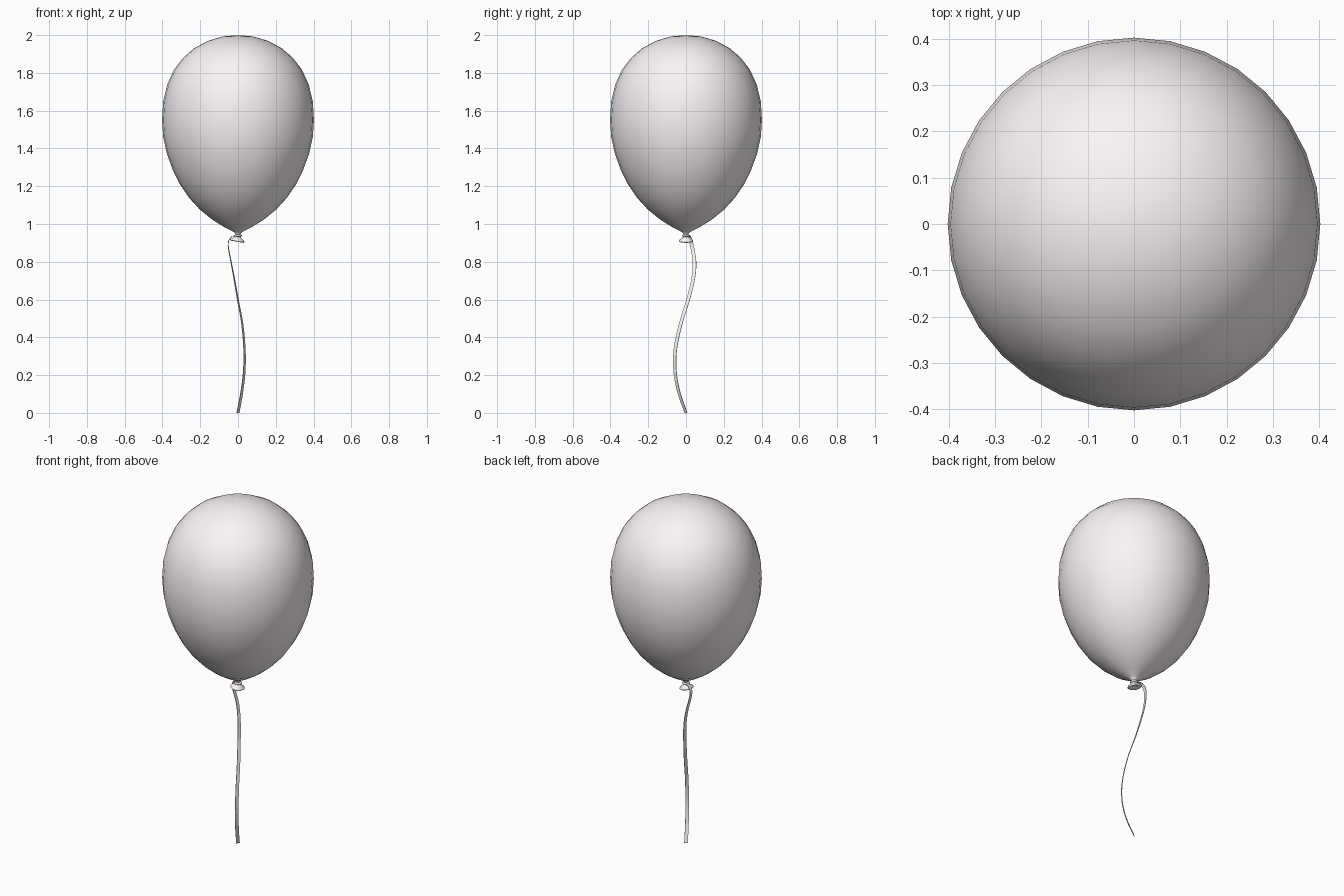
import bpy, bmesh, math
from mathutils import Vector

if "Cube" in bpy.data.objects:
    bpy.data.objects.remove(bpy.data.objects["Cube"])

# Pale pink rubber
pink = bpy.data.materials.new("pale_pink")
pink.diffuse_color = (0.96, 0.91, 0.925, 1)
pink.use_nodes = True
pink.node_tree.nodes["Principled BSDF"].inputs["Base Color"].default_value = pink.diffuse_color


def finish(name, bm):
    bmesh.ops.recalc_face_normals(bm, faces=bm.faces)
    mesh = bpy.data.meshes.new(name)
    bm.to_mesh(mesh)
    bm.free()
    mesh.materials.append(pink)
    for p in mesh.polygons:
        p.use_smooth = True
    ob = bpy.data.objects.new(name, mesh)
    bpy.context.collection.objects.link(ob)
    return ob


def lathe(name, profile, sides):
    bm = bmesh.new()
    vs = [bm.verts.new((r, 0, z)) for r, z in profile]
    es = [bm.edges.new(p) for p in zip(vs, vs[1:])]
    bmesh.ops.spin(bm, geom=vs + es, cent=(0, 0, 0), axis=(0, 0, 1),
                   angle=math.tau, steps=sides, use_duplicate=False)
    bmesh.ops.remove_doubles(bm, verts=bm.verts, dist=0.0005)
    return finish(name, bm)


def spline(pts, steps):
    # Catmull-Rom through the points (any dimension)
    pts = [Vector(p) for p in pts]
    pts = [2 * pts[0] - pts[1]] + pts + [2 * pts[-1] - pts[-2]]
    out = []
    for a, b, c, d in zip(pts, pts[1:], pts[2:], pts[3:]):
        for i in range(steps):
            t = i / steps
            out.append(0.5 * (2 * b + (c - a) * t + (2 * a - 5 * b + 4 * c - d) * t * t
                              + (3 * b - a - 3 * c + d) * t ** 3))
    return out + [pts[-2]]


# Inflated body, narrowing to the neck
lathe("balloon_body", [
    (0, 2.0), (0.08, 1.993), (0.155, 1.971), (0.23, 1.932), (0.29, 1.88),
    (0.337, 1.82), (0.374, 1.74), (0.396, 1.65), (0.402, 1.55), (0.396, 1.46),
    (0.376, 1.37), (0.345, 1.285), (0.306, 1.208), (0.258, 1.137),
    (0.2, 1.075), (0.135, 1.022), (0.07, 0.982), (0.03, 0.962),
    (0.014, 0.95), (0.011, 0.94)], 32)

# Flared rubber lip under the neck, slightly tilted
lip = lathe("balloon_lip", [
    (0.010, 0.032), (0.013, 0.02), (0.022, 0.01), (0.036, 0.001),
    (0.038, -0.005), (0.033, -0.009), (0.018, -0.003), (0, 0.004)], 16)
lip.location = (-0.003, 0, 0.915)
lip.rotation_euler = (0, math.radians(10), 0)

# String tied round the neck
bpy.ops.mesh.primitive_torus_add(major_radius=0.015, minor_radius=0.006,
                                 major_segments=16, minor_segments=8,
                                 location=(0, 0, 0.938))
bpy.context.object.name = "neck_tie"
bpy.context.object.data.materials.append(pink)
bpy.ops.object.shade_smooth()

# Flat ribbon that hangs in an S and twists towards the bottom
path = spline([
    (-0.01, 0.01, 0.938), (-0.038, 0.018, 0.93), (-0.052, 0.03, 0.89),
    (-0.037, 0.045, 0.80), (-0.02, 0.038, 0.71), (0.0, 0.01, 0.595),
    (0.022, -0.027, 0.475), (0.034, -0.056, 0.34), (0.033, -0.058, 0.22),
    (0.02, -0.038, 0.11), (0.0, 0.0, 0.0)], 4)
bm = bmesh.new()
rings = []
for i, p in enumerate(path):
    tangent = (path[min(i + 1, len(path) - 1)] - path[max(i - 1, 0)]).normalized()
    ang = math.radians(95 - 50 * i / (len(path) - 1))
    side = Vector((math.cos(ang), math.sin(ang), 0))
    side = (side - tangent * side.dot(tangent)).normalized()
    up = tangent.cross(side)
    rings.append([bm.verts.new(p + side * a * 0.0095 + up * b * 0.0015)
                  for a, b in ((-1, -1), (1, -1), (1, 1), (-1, 1))])
for r, s in zip(rings, rings[1:]):
    for k in range(4):
        bm.faces.new((r[k], r[(k + 1) % 4], s[(k + 1) % 4], s[k]))
bm.faces.new(rings[0])
bm.faces.new(rings[-1])
ribbon = finish("ribbon", bm)
bpy.ops.object.select_all(action='DESELECT')
ribbon.select_set(True)
bpy.context.view_layer.objects.active = ribbon
bpy.ops.object.shade_smooth_by_angle(angle=math.radians(40))
